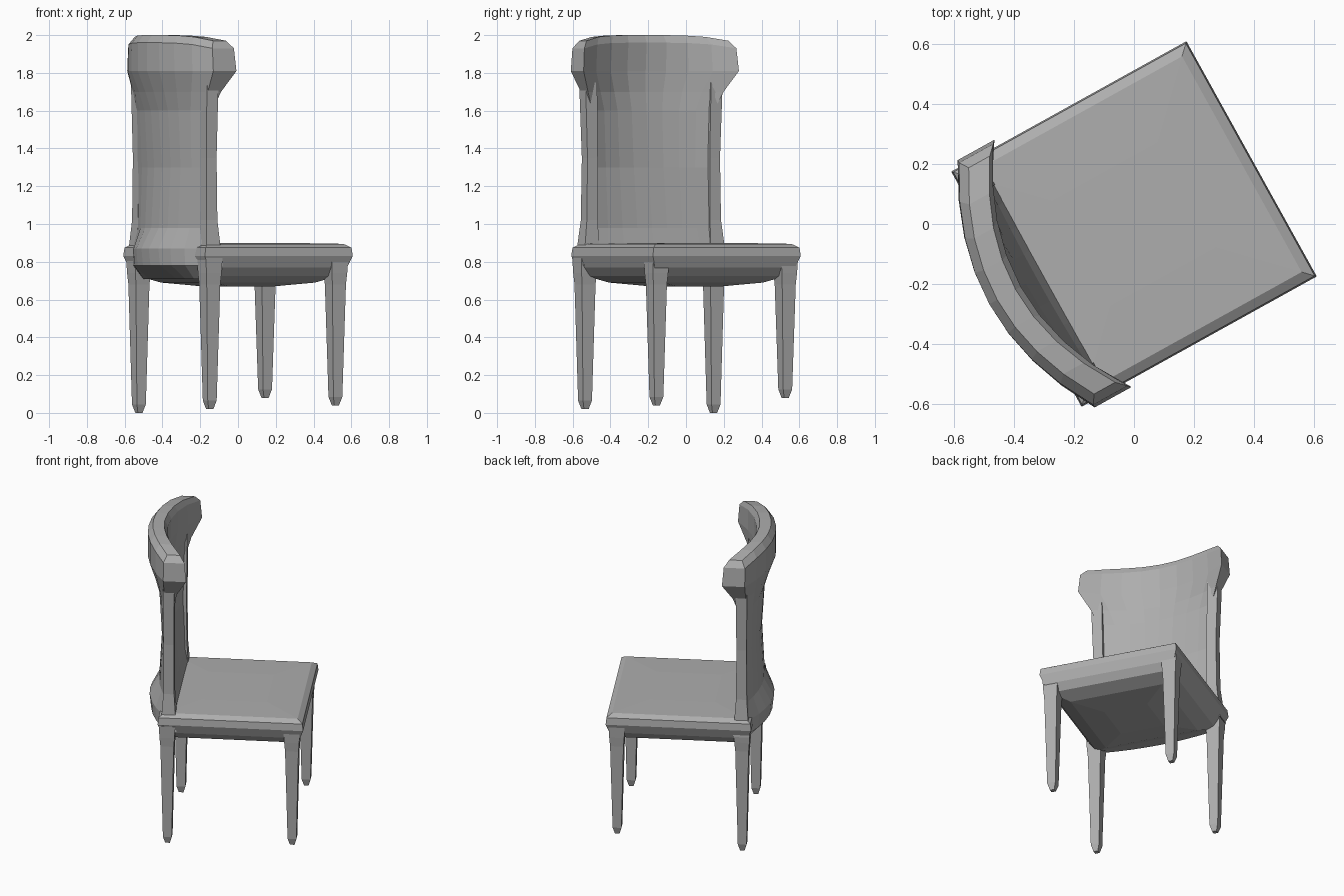
import bpy, bmesh, math

cube = bpy.data.objects.get("Cube")
if cube:
    bpy.data.objects.remove(cube, do_unlink=True)

TURN = math.radians(29)  # the chair stands turned; +x is its forward before turning

grey = bpy.data.materials.new("plain_grey")
grey.use_nodes = True
colour = (0.42, 0.42, 0.42, 1)
grey.diffuse_color = colour
grey.node_tree.nodes["Principled BSDF"].inputs["Base Color"].default_value = colour


def loft(name, rings):
    """Skin a stack of equal rings and close both ends with strips of quads."""
    bm = bmesh.new()
    rows = [[bm.verts.new(p) for p in ring] for ring in rings]
    n = len(rows[0])
    for a, b in zip(rows, rows[1:]):
        for i in range(n):
            j = (i + 1) % n
            bm.faces.new((a[i], a[j], b[j], b[i]))
    for row in (rows[0], rows[-1]):
        for i in range(n // 2 - 1):
            bm.faces.new((row[i], row[i + 1], row[n - 2 - i], row[n - 1 - i]))
    bmesh.ops.recalc_face_normals(bm, faces=bm.faces)
    mesh = bpy.data.meshes.new(name)
    bm.to_mesh(mesh)
    bm.free()
    mesh.materials.append(grey)
    obj = bpy.data.objects.new(name, mesh)
    obj.rotation_euler.z = TURN
    bpy.context.collection.objects.link(obj)
    return obj


def square(x, y, z, half):
    return [(x + sx * half, y + sy * half, z)
            for sx, sy in ((-1, -1), (1, -1), (1, 1), (-1, 1))]


# Seat cushion with a sagging underside
seat_profile = [(0.67, 0.14), (0.69, 0.30), (0.725, 0.39), (0.77, 0.425),
                (0.83, 0.447), (0.875, 0.442), (0.895, 0.41), (0.9, 0.2)]
loft("seat", [square(0, 0, z, half) for z, half in seat_profile])

# Tapered legs with blunt pointed feet of uneven length
legs = {"front_left_leg": (0.38, 0.39, 0.08), "front_right_leg": (0.375, -0.387, 0.04),
        "back_left_leg": (-0.388, 0.382, 0.0), "back_right_leg": (-0.39, -0.395, 0.02)}
for name, (x, y, foot) in legs.items():
    loft(name, [square(x, y, z, half) for z, half in
                ((foot, 0.014), (foot + 0.045, 0.027), (0.68, 0.041),
                 (0.74, 0.046), (0.82, 0.05))])

# Upright posts at both sides of the backrest
for side, name in ((1, "left_post"), (-1, "right_post")):
    loft(name, [square(-0.383, side * y, z, half) for z, y, half in
                ((0.78, 0.385, 0.05), (0.92, 0.378, 0.04), (1.02, 0.373, 0.033),
                 (1.35, 0.37, 0.031), (1.75, 0.38, 0.035))])

# Backrest: rounded bulge at the foot, thin hollow panel, flared bowed top rail
# height, half width, front and back depth at the edge, then at the middle
back_rows = [(0.71, 0.33, -0.30, -0.39, -0.30, -0.42),
             (0.78, 0.37, -0.33, -0.43, -0.33, -0.53),
             (0.87, 0.37, -0.34, -0.43, -0.34, -0.54),
             (0.98, 0.36, -0.36, -0.41, -0.37, -0.48),
             (1.30, 0.36, -0.37, -0.41, -0.41, -0.46),
             (1.60, 0.37, -0.36, -0.41, -0.43, -0.48),
             (1.70, 0.41, -0.33, -0.41, -0.44, -0.51),
             (1.81, 0.47, -0.27, -0.41, -0.44, -0.55),
             (1.96, 0.46, -0.28, -0.41, -0.43, -0.55),
             (2.00, 0.43, -0.31, -0.39, -0.45, -0.52)]
COLUMNS = 8
steps = [2 * i / COLUMNS - 1 for i in range(COLUMNS + 1)]


def back_ring(z, width, edge_front, edge_back, mid_front, mid_back):
    def point(t, edge, mid):
        drop = 0.03 * t ** 4 if z > 1.9 else 0
        return (edge + (mid - edge) * (1 - t * t), t * width, z - drop)
    return ([point(t, edge_front, mid_front) for t in steps]
            + [point(t, edge_back, mid_back) for t in reversed(steps)])


loft("backrest", [back_ring(*row) for row in back_rows])
